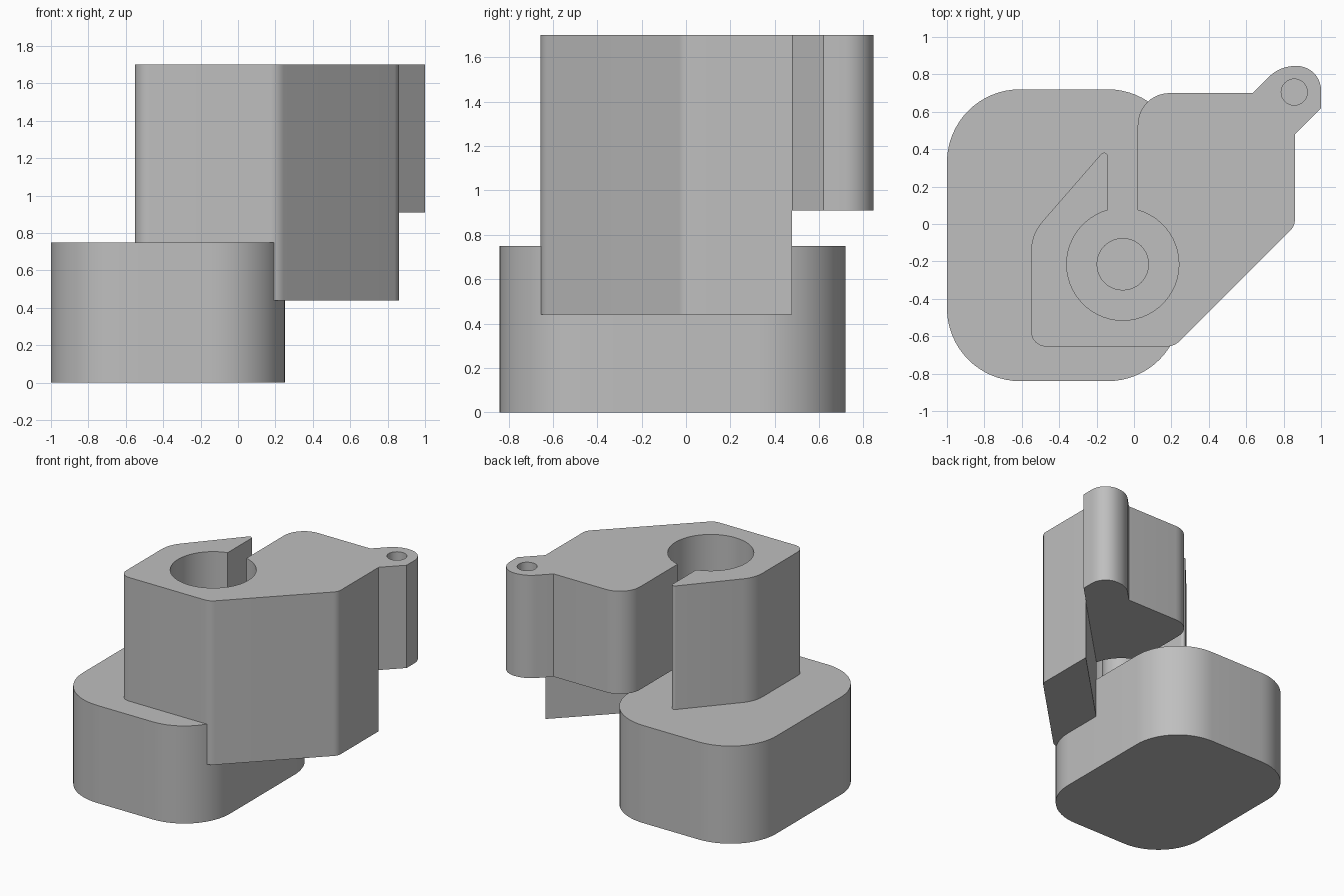
import bpy, bmesh, math
from mathutils import Vector

if "Cube" in bpy.data.objects:
    bpy.data.objects.remove(bpy.data.objects["Cube"])

grey = bpy.data.materials.new("plain grey")
grey.diffuse_color = (0.52, 0.52, 0.52, 1)
grey.use_nodes = True
grey.node_tree.nodes["Principled BSDF"].inputs["Base Color"].default_value = grey.diffuse_color


def rounded(corners, steps=10):
    """Outline points from (x, y, corner radius) entries."""
    pts = []
    n = len(corners)
    for i, (x, y, r) in enumerate(corners):
        p = Vector((x, y))
        if r == 0:
            pts.append(p)
            continue
        a = (Vector(corners[i - 1][:2]) - p).normalized()
        b = (Vector(corners[(i + 1) % n][:2]) - p).normalized()
        half = a.angle(b) / 2
        centre = p + (a + b).normalized() * (r / math.sin(half))
        s = p + a * (r / math.tan(half)) - centre
        e = p + b * (r / math.tan(half)) - centre
        turn = s.angle_signed(e)
        for k in range(steps + 1):
            t = -turn * k / steps
            c, d = math.cos(t), math.sin(t)
            pts.append(centre + Vector((s.x * c - s.y * d, s.x * d + s.y * c)))
    return pts


def prism(name, pts, z0, z1):
    bm = bmesh.new()
    face = bm.faces.new([bm.verts.new((p[0], p[1], z0)) for p in pts])
    top = bmesh.ops.extrude_face_region(bm, geom=[face])["geom"]
    bmesh.ops.translate(bm, vec=(0, 0, z1 - z0),
                        verts=[v for v in top if isinstance(v, bmesh.types.BMVert)])
    bmesh.ops.recalc_face_normals(bm, faces=bm.faces)
    me = bpy.data.meshes.new(name)
    bm.to_mesh(me)
    bm.free()
    me.materials.append(grey)
    ob = bpy.data.objects.new(name, me)
    bpy.context.collection.objects.link(ob)
    return ob


def arc(cx, cy, r, a0, a1, n):
    return [(cx + r * math.cos(math.radians(a0 + (a1 - a0) * k / n)),
             cy + r * math.sin(math.radians(a0 + (a1 - a0) * k / n))) for k in range(n + 1)]


def cut(target, cutter):
    m = target.modifiers.new("cut", "BOOLEAN")
    m.operation, m.solver, m.object = "DIFFERENCE", "EXACT", cutter
    bpy.context.view_layer.objects.active = target
    bpy.ops.object.modifier_apply(modifier=m.name)
    bpy.data.objects.remove(cutter)


BORE = (-0.06, -0.215)

# rounded base block
base = prism("base", rounded([(-1, -0.84, .39), (.25, -0.84, .39),
                              (.25, .72, .39), (-1, .72, .39)], 16), 0, 0.75)

# clamp block outline with hinge lug, slot and round bore
outer = rounded([(-.14, .415, .02), (-.55, -.056, .24), (-.55, -.655, .08),
                 (.215, -.655, .1), (.86, -.01, .08), (.86, .48, 0), (1, .62, 0),
                 (1, .845, .13), (.78, .845, .2), (.635, .70, 0), (.02, .70, .17),
                 (.02, .074, 0), (-.14, .074, 0)])
bore = arc(*BORE, 0.30, 74.53, -254.53, 48)
clamp = prism("clamp_block", list(outer[:-2]) + bore, 0.44, 1.70)

# raised underside behind the diagonal skirt
cut(clamp, prism("underside_cutter", [(-.14, -.522), (1.3, .918), (1.3, 1.2), (-.14, 1.2)], 0.3, 0.91))

# blind hole in the lug
cut(clamp, prism("hole_cutter", arc(.857, .705, .07, 0, 348.75, 31), 1.3, 1.8))

# pin standing in the bore
pin = prism("centre_pin", arc(*BORE, 0.14, 0, 352.5, 47), 0.74, 1.25)

for ob in (base, clamp, pin):
    bpy.ops.object.select_all(action="DESELECT")
    ob.select_set(True)
    bpy.context.view_layer.objects.active = ob
    bpy.ops.object.shade_smooth_by_angle(angle=math.radians(25))
